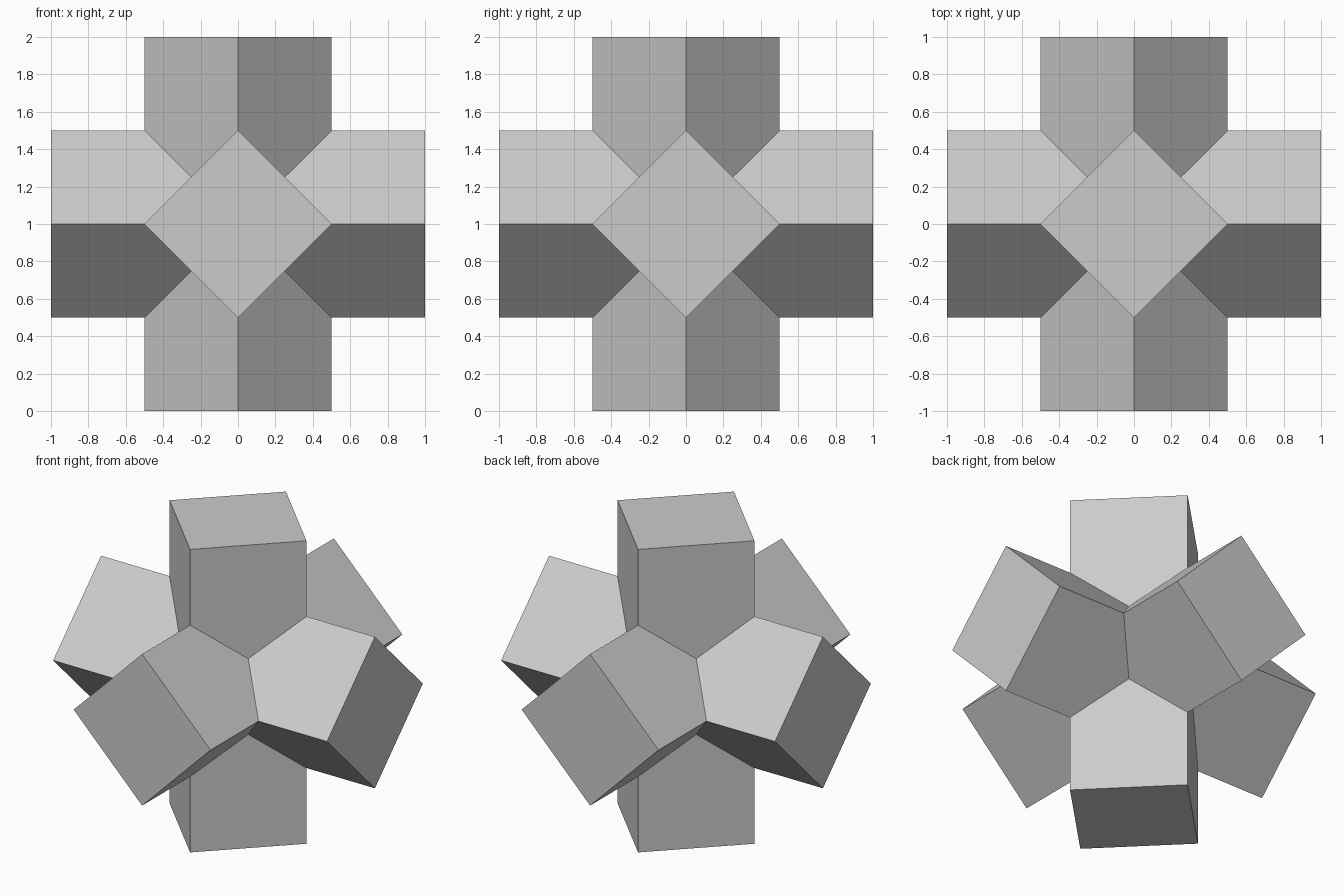
import bpy, bmesh
from mathutils import Vector

if "Cube" in bpy.data.objects:
    bpy.data.objects.remove(bpy.data.objects["Cube"])

R, L = 0.5, 1.0            # half diagonal of the square bars, half length
CENTRE = Vector((0, 0, 1))

bm = bmesh.new()


def add_face(points, axis):
    # cycle coordinates so the bar's length runs along the chosen axis
    verts = []
    for p in points:
        q = [0, 0, 0]
        for i in range(3):
            q[(axis + 1 + i) % 3] = p[i]
        verts.append(bm.verts.new(Vector(q) + CENTRE))
    bm.faces.new(verts)


for axis in range(3):
    for s in (1, -1):
        # square end cap
        add_face([(R, 0, s * L), (0, R, s * L), (-R, 0, s * L), (0, -R, s * L)], axis)
        # four bar sides, mitred to a point where three bars meet
        for u in (1, -1):
            for v in (1, -1):
                add_face([(u * R, 0, s * L), (0, v * R, s * L), (0, v * R, s * R),
                          (u * R / 2, v * R / 2, s * R / 2), (u * R, 0, s * R)], axis)

# weld into one closed shell
bmesh.ops.remove_doubles(bm, verts=bm.verts[:], dist=1e-4)
bmesh.ops.recalc_face_normals(bm, faces=bm.faces[:])

mesh = bpy.data.meshes.new("crossed_bars")
bm.to_mesh(mesh)
bm.free()
bpy.context.collection.objects.link(bpy.data.objects.new("crossed_bars", mesh))
